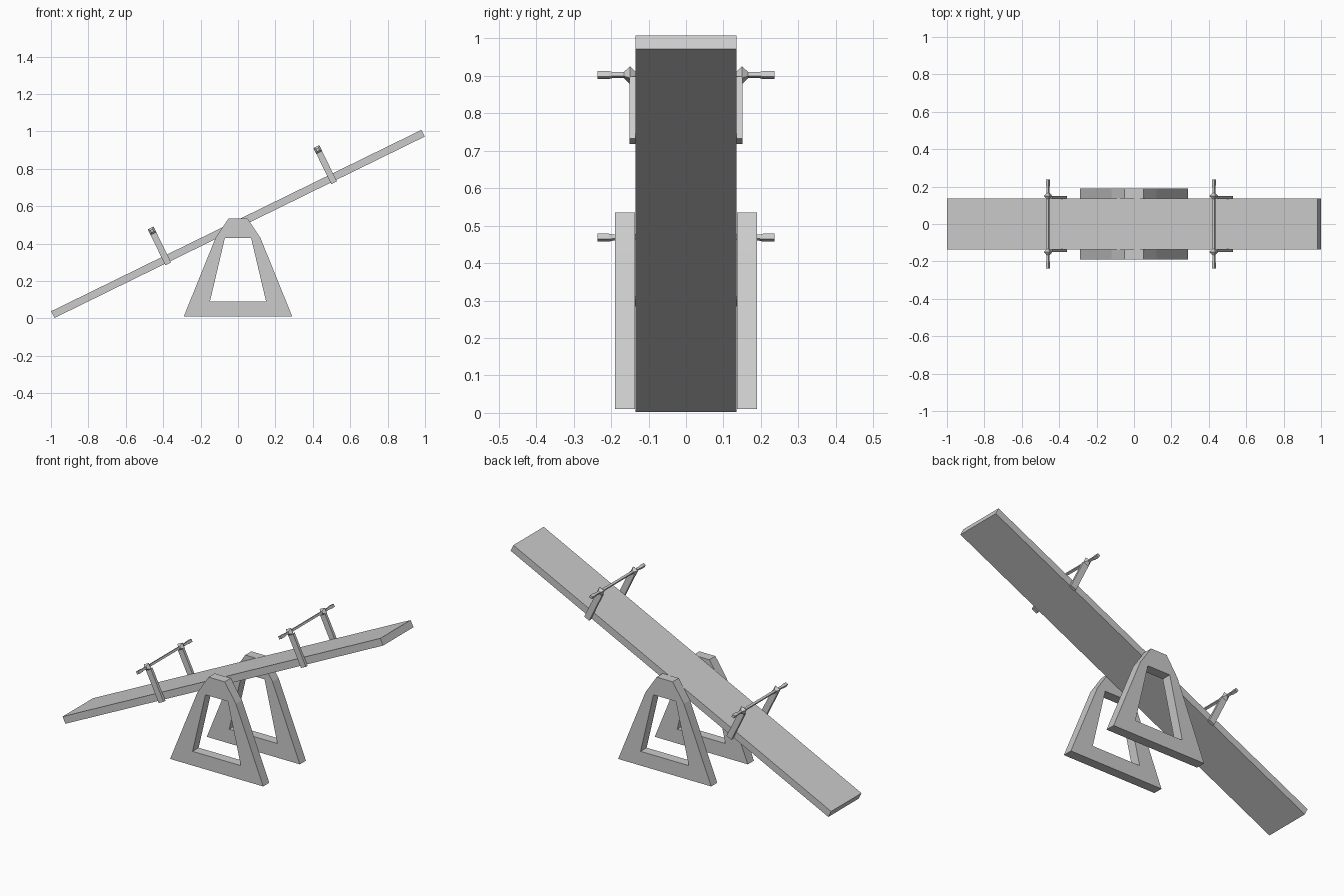
import bpy, bmesh, math
from mathutils import Matrix

if "Cube" in bpy.data.objects:
    bpy.data.objects.remove(bpy.data.objects["Cube"])

TILT = Matrix.Translation((0, 0, 0.505)) @ Matrix.Rotation(-math.atan2(0.97, 1.98), 4, 'Y')


def finish(name, bm, matrix=Matrix()):
    bmesh.ops.recalc_face_normals(bm, faces=bm.faces)
    mesh = bpy.data.meshes.new(name)
    bm.to_mesh(mesh)
    bm.free()
    ob = bpy.data.objects.new(name, mesh)
    ob.matrix_world = matrix
    bpy.context.collection.objects.link(ob)
    return ob


def box(name, lo, hi, matrix=Matrix()):
    bm = bmesh.new()
    bmesh.ops.create_cube(bm, size=1)
    for v in bm.verts:
        v.co = [(a + b) / 2 + c * (b - a) for a, b, c in zip(lo, hi, v.co)]
    return finish(name, bm, matrix)


def bar(name, u, w, sections):
    """Square bar along y, lofted through (y, half width) sections."""
    bm = bmesh.new()
    rings = [[bm.verts.new((u + h * a, y, w + h * b))
              for a, b in ((-1, -1), (1, -1), (1, 1), (-1, 1))] for y, h in sections]
    for r, s in zip(rings, rings[1:]):
        for i in range(4):
            j = (i + 1) % 4
            bm.faces.new((r[i], r[j], s[j], s[i]))
    bm.faces.new(rings[0])
    bm.faces.new(rings[-1])
    return finish(name, bm, TILT)


def stand(name, y0, y1):
    """A-shaped frame: outer and inner loops of six points, bridged and given depth."""
    outer = [(-.29, .01), (.29, .01), (.12, .43), (.05, .535), (-.05, .535), (-.12, .43)]
    inner = [(-.15, .09), (.15, .09), (.07, .43), (-.07, .43)]
    bm = bmesh.new()
    o, i = [[[bm.verts.new((x, y, z)) for x, z in loop] for y in (y0, y1)]
            for loop in (outer, inner)]
    for a, b in zip(o, i):
        bm.faces.new((a[0], a[1], b[1], b[0]))
        bm.faces.new((a[1], a[2], b[2], b[1]))
        bm.faces.new((a[2], a[3], a[4], a[5], b[3], b[2]))
        bm.faces.new((a[5], a[0], b[0], b[3]))
    for near, far in (o, i):
        n = len(near)
        for k in range(n):
            m = (k + 1) % n
            bm.faces.new((near[k], near[m], far[m], far[k]))
    return finish(name, bm)


# Tilted plank
box("plank", (-1.1025, -.135, -.02), (1.1025, .135, .02), TILT)

# Support frames on both sides
stand("front_stand", -.19, -.136)
stand("back_stand", .136, .19)

# Handles: two side posts and a crossbar with collars and grips
half = [(0, .006), (.134, .006), (.15, .0175), (.166, .006), (.195, .006), (.207, .008), (.237, .008)]
profile = [(-y, h) for y, h in reversed(half[1:])] + half[1:]
for label, u in (("lower", -.429), ("upper", .558)):
    for side, y0, y1 in (("front", -.151, -.135), ("back", .135, .151)):
        box(f"{label}_{side}_post", (u - .017, y0, -.028), (u + .017, y1, .156), TILT)
    bar(f"{label}_handlebar", u, .169, profile)
